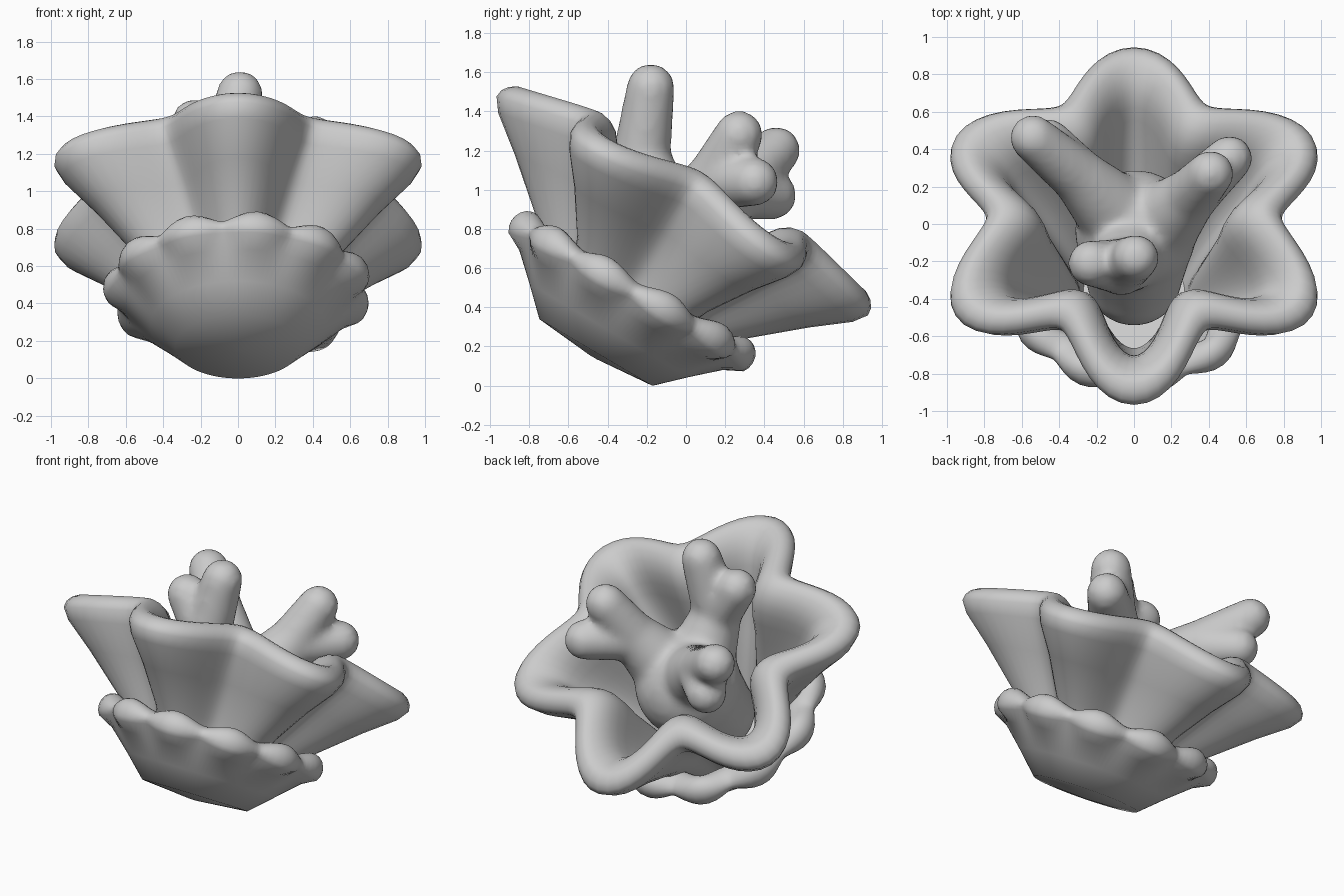
import bpy, bmesh, math
from mathutils import Matrix, Vector

if "Cube" in bpy.data.objects:
    bpy.data.objects.remove(bpy.data.objects["Cube"])

# The flower leans back about x; local z runs from the cup's pole to the rim centre
TILT = Matrix.Translation((0, -0.48, 0.135)) @ Matrix.Rotation(math.radians(-30.5), 4, 'X')
SEG = 120


def shade(ob, angle=50):
    bpy.ops.object.select_all(action='DESELECT')
    ob.select_set(True)
    bpy.context.view_layer.objects.active = ob
    bpy.ops.object.shade_smooth_by_angle(angle=math.radians(angle))


def finish(bm, name):
    bmesh.ops.recalc_face_normals(bm, faces=bm.faces)
    me = bpy.data.meshes.new(name)
    bm.to_mesh(me)
    bm.free()
    ob = bpy.data.objects.new(name, me)
    bpy.context.collection.objects.link(ob)
    return ob


def wavy_shell(name, rows, lobes, phase):
    """Loft rings (mean radius, wave, height, sideways offset, height wave); both ends capped by poles."""
    bm = bmesh.new()
    rings = []
    for R, A, h, off, hw in rows:
        ring = []
        for i in range(SEG):
            t = 2 * math.pi * i / SEG
            c, s = math.cos(lobes * (t - phase)), math.sin(lobes * (t - phase))
            r, dr = R + A * c, -A * lobes * s
            radial = Vector((math.cos(t), math.sin(t), 0))
            tangent = Vector((-math.sin(t), math.cos(t), 0))
            normal = (radial * r - tangent * dr).normalized()
            p = radial * r + normal * off + Vector((0, 0, h + hw * c))
            ring.append(bm.verts.new(TILT @ p))
        rings.append(ring)
    for a, b in zip(rings, rings[1:]):
        for i in range(SEG):
            j = (i + 1) % SEG
            bm.faces.new((a[i], a[j], b[j], b[i]))
    for ring, z in ((rings[0], rows[0][2]), (rings[-1], rows[-1][2])):
        pole = bm.verts.new(TILT @ Vector((0, 0, z)))
        for i in range(SEG):
            bm.faces.new((ring[i], ring[(i + 1) % SEG], pole))
    ob = finish(bm, name)
    shade(ob)
    return ob


# Petals: six-lobed trumpet, thick rolled lip that rises between the lobes
W = -0.047
wavy_shell("petals", [
    (0.33, 0.01, 0.08, 0, 0), (0.42, 0.05, 0.30, 0, 0), (0.54, 0.09, 0.50, 0, -0.005),
    (0.73, 0.13, 0.72, 0.01, -0.02), (0.86, 0.15, 0.88, 0.04, -0.04), (0.895, 0.155, 0.955, 0.05, W),
    (0.89, 0.155, 0.995, 0.05, W), (0.88, 0.155, 1.03, 0.035, W), (0.86, 0.155, 1.055, 0.015, W),
    (0.84, 0.155, 1.06, 0, W), (0.81, 0.155, 1.05, -0.02, W), (0.77, 0.15, 1.02, -0.04, W),
    (0.725, 0.14, 0.97, -0.05, W), (0.685, 0.135, 0.91, -0.05, W), (0.65, 0.13, 0.83, -0.05, -0.03),
    (0.59, 0.11, 0.70, -0.04, -0.02), (0.48, 0.08, 0.50, -0.03, 0), (0.37, 0.04, 0.30, -0.02, 0),
    (0.28, 0.01, 0.13, 0, 0)], 6, math.pi / 2)

# Calyx: shallow cup with a beaded rim
tube = [(0.612, 0.025, 0.40 + 0.075 * math.sin(a), 0.085 * math.cos(a), 0.02 * math.sin(a))
        for a in [math.radians(-40 + 20 * k) for k in range(14)]]
wavy_shell("calyx_cup", [(0.02, 0, 0.012, 0, 0), (0.335, 0, 0.04, 0, 0), (0.47, 0, 0.17, 0, 0),
                         (0.60, 0.004, 0.29, 0, 0)] + tube +
           [(0.45, 0, 0.22, 0, 0), (0.30, 0, 0.07, 0, 0)], 11, math.radians(-90 + 9))


def limb(bm, a, b, r1, r2):
    """Tapered rod with round ends, later fused to its neighbours."""
    a, b = Vector(a), Vector(b)
    d = b - a
    rot = d.to_track_quat('Z', 'Y').to_matrix().to_4x4()
    bmesh.ops.create_cone(bm, cap_ends=True, segments=20, radius1=r1, radius2=r2,
                          depth=d.length, matrix=Matrix.Translation((a + b) / 2) @ rot)
    for p, r in ((a, r1), (b, r2)):
        bmesh.ops.create_uvsphere(bm, u_segments=20, v_segments=12, radius=r,
                                  matrix=Matrix.Translation(p) @ rot)


# Pistil: rounded trunk with three forked arms
bm = bmesh.new()
limb(bm, TILT @ Vector((0, 0, 0.38)), (0.01, -0.04, 0.72), 0.26, 0.33)
arms = [
    ((-0.01, -0.14, 0.86), (-0.07, -0.23, 1.15), [(0.01, -0.18, 1.52), (-0.23, -0.21, 1.37)]),
    ((0.14, 0.0, 0.82), (0.29, 0.14, 1.04), [(0.41, 0.27, 1.28), (0.51, 0.35, 1.04)]),
    ((-0.08, 0.04, 0.82), (-0.28, 0.24, 1.0), [(-0.54, 0.46, 1.20), (-0.46, 0.44, 0.97)]),
]
for root, fork, tips in arms:
    limb(bm, root, fork, 0.22, 0.155)
    for tip in tips:
        limb(bm, fork, tip, 0.15, 0.125)
pistil = finish(bm, "pistil")
m = pistil.modifiers.new("fuse", 'REMESH')
m.mode = 'VOXEL'
m.voxel_size = 0.025
m.use_smooth_shade = True
m = pistil.modifiers.new("soften", 'SMOOTH')
m.factor = 0.5
m.iterations = 10
